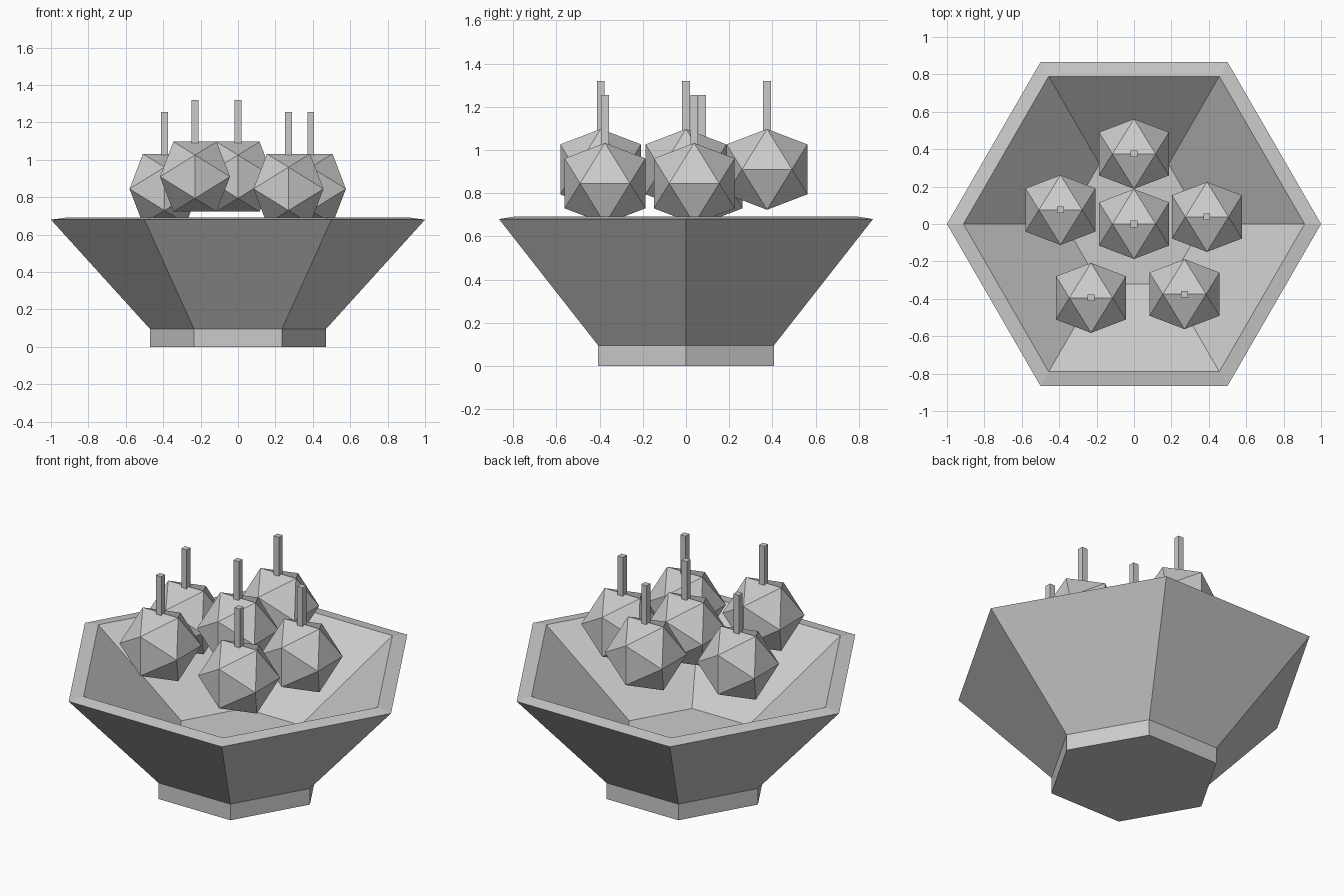
import bpy
import bmesh
from math import cos, sin, pi, sqrt

cube = bpy.data.objects.get("Cube")
if cube:
    bpy.data.objects.remove(cube, do_unlink=True)

GREY = (0.6, 0.6, 0.6, 1.0)
mat = bpy.data.materials.new("plain grey")
mat.use_nodes = True
mat.diffuse_color = GREY
mat.node_tree.nodes["Principled BSDF"].inputs["Base Color"].default_value = GREY


def add_object(name, bm, location=(0, 0, 0)):
    """Turn a bmesh into a flat-shaded grey object."""
    bmesh.ops.recalc_face_normals(bm, faces=bm.faces)
    mesh = bpy.data.meshes.new(name)
    bm.to_mesh(mesh)
    bm.free()
    mesh.materials.append(mat)
    obj = bpy.data.objects.new(name, mesh)
    obj.location = location
    bpy.context.collection.objects.link(obj)
    return obj


def hexagonal_lathe(profile, sides=6):
    """Loft (radius, height) rings around z and cap both ends."""
    bm = bmesh.new()
    rings = [[bm.verts.new((r * cos(2 * pi * i / sides), r * sin(2 * pi * i / sides), z))
              for i in range(sides)] for r, z in profile]
    for low, high in zip(rings, rings[1:]):
        for i in range(sides):
            j = (i + 1) % sides
            bm.faces.new((low[i], low[j], high[j], high[i]))
    bm.faces.new(rings[0])
    bm.faces.new(rings[-1])
    return bm


def icosahedron(size):
    """Icosahedron with its top edge along x; size is half its height."""
    short = size * 2 / (1 + sqrt(5))
    bm = bmesh.new()
    for a in (-short, short):
        for b in (-size, size):
            for co in ((a, 0, b), (0, b, a), (b, a, 0)):
                bm.verts.new(co)
    bmesh.ops.convex_hull(bm, input=bm.verts)
    return bm


def box(width, bottom, top):
    """Square upright post."""
    bm = bmesh.new()
    bmesh.ops.create_cube(bm, size=1)
    for v in bm.verts:
        v.co.x *= width
        v.co.y *= width
        v.co.z = top if v.co.z > 0 else bottom
    return bm


# Bowl: foot, flared wall, sloped rim, inner wall and floor
add_object("bowl", hexagonal_lathe([
    (0.47, 0), (0.47, 0.095), (1.0, 0.68), (0.912, 0.692), (0.37, 0.27)]))

# Fruits with square stems: an upper and a lower group
LOW, HIGH = 0.845, 0.91
fruits = {
    "back": (0, 0.375, HIGH),
    "centre": (0, 0, HIGH),
    "front_right": (-0.23, -0.395, HIGH),
    "right": (-0.393, 0.075, LOW),
    "left": (0.39, 0.038, LOW),
    "front_left": (0.27, -0.375, LOW),
}
for place, location in fruits.items():
    add_object("fruit_" + place, icosahedron(0.187), location)
    add_object("stem_" + place, box(0.035, 0.15, 0.41), location)
